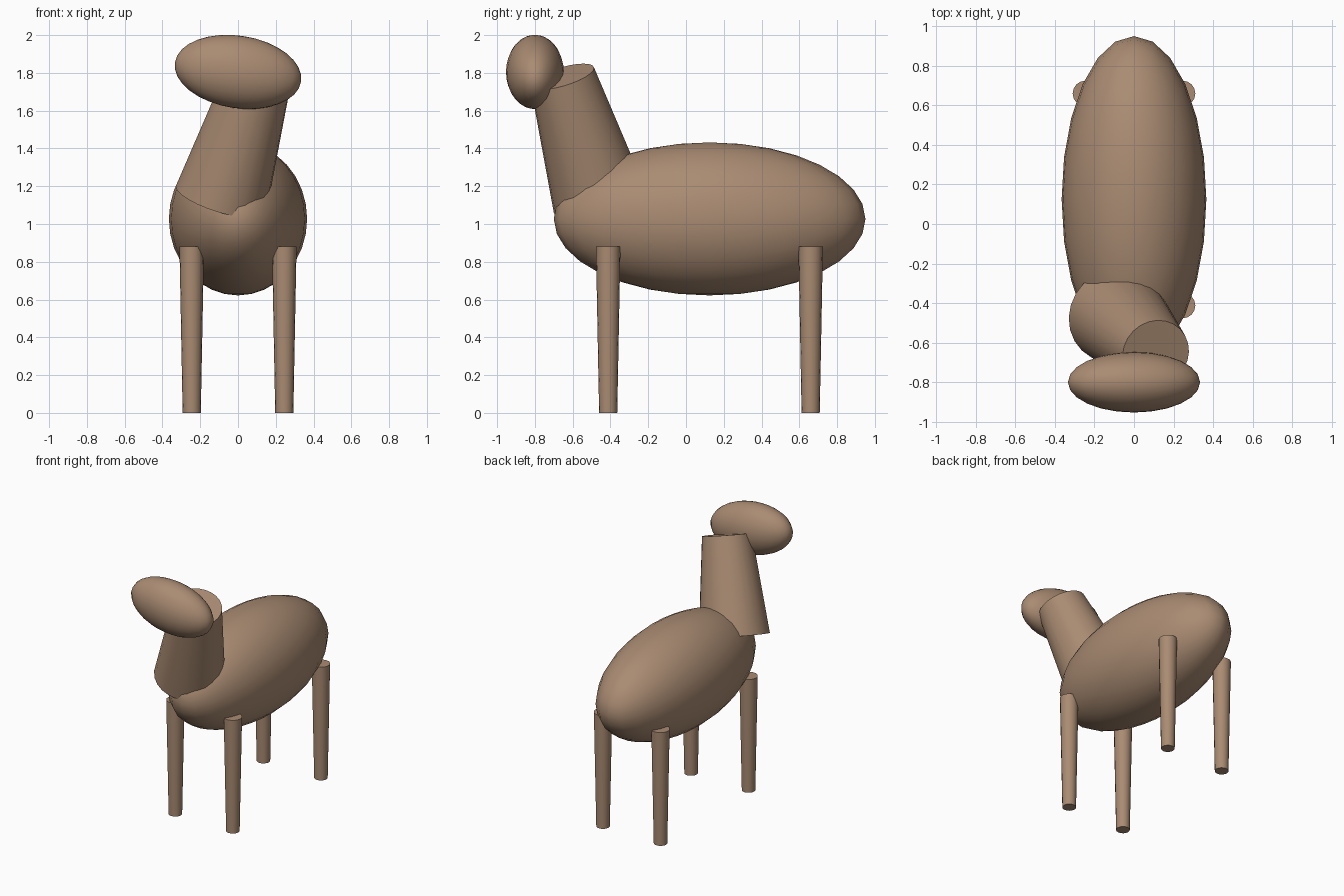
import bpy
import math
from mathutils import Vector

cube = bpy.data.objects.get("Cube")
if cube:
    bpy.data.objects.remove(cube, do_unlink=True)

brown = bpy.data.materials.new("warm_brown")
brown.use_nodes = True
colour = (0.40, 0.26, 0.17, 1)
brown.diffuse_color = colour
brown.node_tree.nodes["Principled BSDF"].inputs["Base Color"].default_value = colour


def finish(name, angle):
    obj = bpy.context.object
    obj.name = name
    obj.data.materials.append(brown)
    bpy.ops.object.shade_smooth_by_angle(angle=math.radians(angle))
    return obj


def ellipsoid(name, centre, radii, tilt=0):
    bpy.ops.mesh.primitive_uv_sphere_add(segments=24, ring_count=16, location=centre,
                                         rotation=(0, tilt, 0))
    bpy.context.object.scale = radii
    return finish(name, 80)


def tapered(name, bottom, top, r_bottom, r_top, sides):
    bottom, top = Vector(bottom), Vector(top)
    axis = top - bottom
    bpy.ops.mesh.primitive_cone_add(vertices=sides, radius1=r_bottom, radius2=r_top,
                                    depth=axis.length, location=(bottom + top) / 2,
                                    rotation=axis.to_track_quat("Z", "Y").to_euler())
    return finish(name, 40)


# Long barrel body and sideways, slightly tilted head
ellipsoid("body", (0, 0.125, 1.027), (0.366, 0.825, 0.405))
ellipsoid("head", (0, -0.80, 1.805), (0.338, 0.153, 0.192), tilt=0.15)

# Neck leaning forward and to the side
tapered("neck", (-0.09, -0.46, 1.13), (0.11, -0.655, 1.78), 0.25, 0.175, 24)

# Four tapered legs
for end, y in (("front", -0.412), ("back", 0.66)):
    for side, x in (("left", 0.245), ("right", -0.245)):
        tapered(f"{end}_{side}_leg", (x, y, 0), (x, y, 0.88), 0.048, 0.065, 16)
